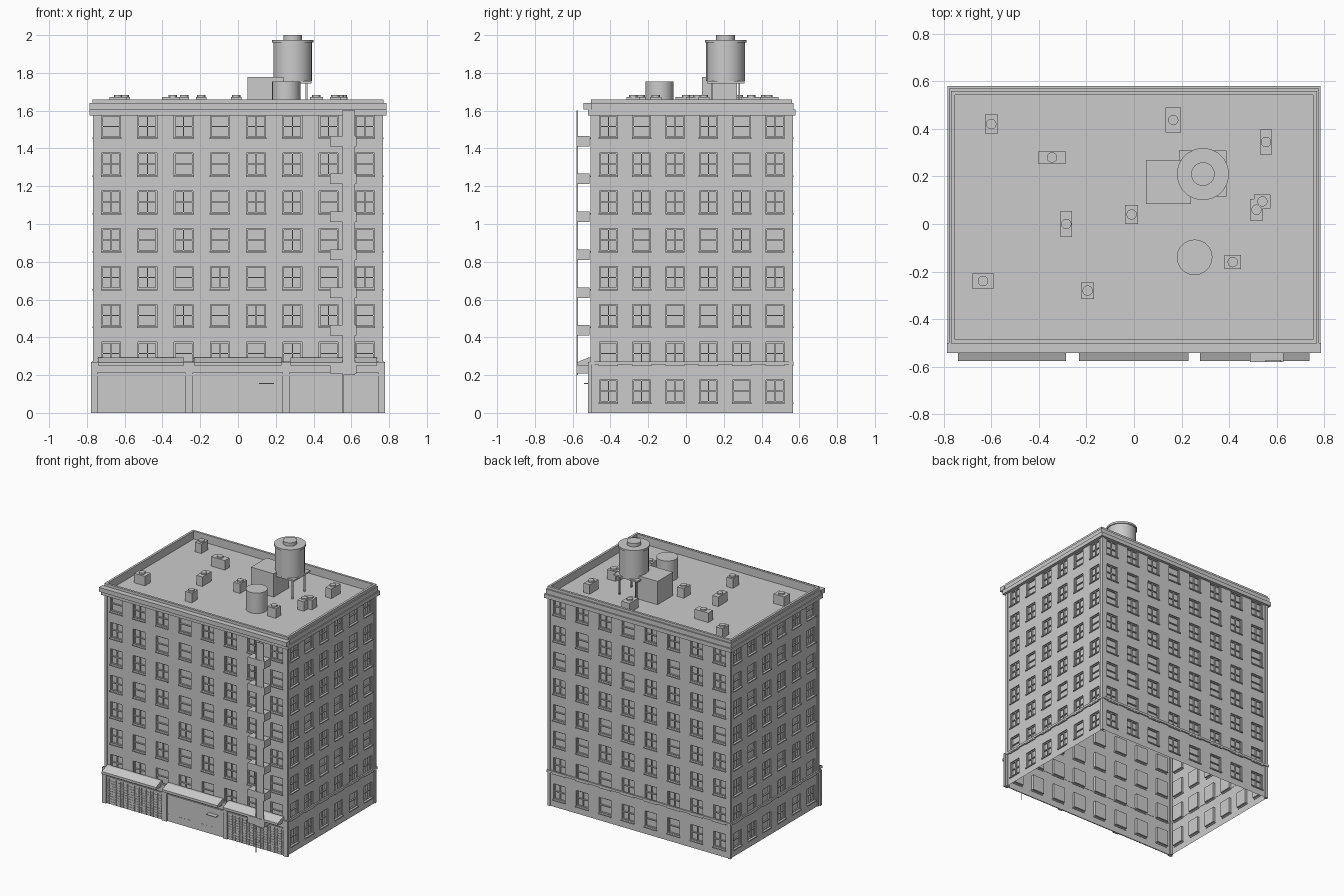
import bpy, bmesh, math, random
from mathutils import Matrix, Vector

if "Cube" in bpy.data.objects:
    bpy.data.objects.remove(bpy.data.objects["Cube"])

random.seed(3)
grey = bpy.data.materials.new("concrete_grey")
grey.diffuse_color = (0.6, 0.6, 0.6, 1)
grey.use_nodes = True
grey.node_tree.nodes["Principled BSDF"].inputs["Base Color"].default_value = grey.diffuse_color


def finish(name, bm, smooth=False):
    me = bpy.data.meshes.new(name)
    bm.to_mesh(me)
    bm.free()
    me.materials.append(grey)
    ob = bpy.data.objects.new(name, me)
    bpy.context.collection.objects.link(ob)
    if smooth:
        bpy.ops.object.select_all(action='DESELECT')
        ob.select_set(True)
        bpy.context.view_layer.objects.active = ob
        bpy.ops.object.shade_smooth_by_angle(angle=math.radians(40))
    return ob


def box(bm, x0, x1, y0, y1, z0, z1, m=Matrix()):
    c = Vector(((x0 + x1) / 2, (y0 + y1) / 2, (z0 + z1) / 2))
    s = Matrix.Diagonal((x1 - x0, y1 - y0, z1 - z0, 1))
    bmesh.ops.create_cube(bm, size=1, matrix=m @ Matrix.Translation(c) @ s)


def cyl(bm, x, y, r, z0, z1, n=16, r2=None):
    bmesh.ops.create_cone(bm, cap_ends=True, segments=n, radius1=r,
                          radius2=r if r2 is None else r2, depth=z1 - z0,
                          matrix=Matrix.Translation((x, y, (z0 + z1) / 2)))


def ring(bm, x, y0, y1, z0, z1, t):
    """Four bars around a rectangle, t thick."""
    box(bm, -x, x, y0, y0 + t, z0, z1)
    box(bm, -x, x, y1 - t, y1, z0, z1)
    for s in (-1, 1):
        a, b = sorted((s * x, s * (x - t)))
        box(bm, a, b, y0 + t, y1 - t, z0, z1)


# Main dimensions
X, Y0, Y1, ROOF = 0.762, -0.5, 0.56, 1.6
YC, YH = (Y0 + Y1) / 2, (Y1 - Y0) / 2
DEPTH, WIN_H = 0.018, 0.118
rows = [0.056 + 0.2003 * k for k in range(8)]

walls, sashes, sills = bmesh.new(), bmesh.new(), bmesh.new()


def wall(m, half, cols, spacing, w):
    """Wall in local x/z facing local -y, with recessed windows."""
    starts = [(i - (cols - 1) / 2) * spacing - w / 2 for i in range(cols)]
    us = [-half] + [v for s in starts for v in (s, s + w)] + [half]
    zs = [0] + [v for z in rows for v in (z, z + WIN_H)] + [ROOF]

    def quad(*pts):
        walls.faces.new([walls.verts.new(m @ Vector(p)) for p in pts])

    for i in range(len(us) - 1):
        for j in range(len(zs) - 1):
            a, b, c, d = us[i], us[i + 1], zs[j], zs[j + 1]
            if not (i % 2 and j % 2):
                quad((a, 0, c), (b, 0, c), (b, 0, d), (a, 0, d))
                continue
            # recess sides and glass
            D = DEPTH
            quad((a, D, c), (b, D, c), (b, D, d), (a, D, d))
            quad((a, 0, c), (b, 0, c), (b, D, c), (a, D, c))
            quad((a, 0, d), (a, D, d), (b, D, d), (b, 0, d))
            quad((a, 0, c), (a, D, c), (a, D, d), (a, 0, d))
            quad((b, 0, c), (b, 0, d), (b, D, d), (b, D, c))
            # sash bars
            t, f, mid = 0.006, 0.008, (c + d) / 2
            box(sashes, a, a + t, f, D, c, d, m)
            box(sashes, b - t, b, f, D, c, d, m)
            box(sashes, a + t, b - t, f, D, c, c + t, m)
            box(sashes, a + t, b - t, f, D, d - t, d, m)
            box(sashes, a + t, b - t, f, D, mid - t / 2, mid + t / 2, m)
            if random.random() < 0.7:
                u = (a + b) / 2
                box(sashes, u - t / 2, u + t / 2, f, D, c + t, d - t, m)
            box(sills, a - 0.004, b + 0.004, -0.008, 0.004, c - 0.008, c, m)


def side(x, y, deg):
    return Matrix.Translation((x, y, 0)) @ Matrix.Rotation(math.radians(deg), 4, 'Z')


wall(side(0, Y0, 0), X, 8, 0.192, 0.1)
wall(side(0, Y1, 180), X, 8, 0.192, 0.1)
wall(side(X, YC, 90), YH, 6, 0.1765, 0.095)
wall(side(-X, YC, -90), YH, 6, 0.1765, 0.095)
bmesh.ops.remove_doubles(walls, verts=walls.verts, dist=0.0002)
finish("walls", walls)
finish("window_sashes", sashes)
finish("window_sills", sills)

# Flat roof
bm = bmesh.new()
box(bm, -X, X, Y0, Y1, ROOF - 0.01, ROOF)
finish("roof", bm)

# Corner trim strips
bm = bmesh.new()
for sx in (-1, 1):
    for y, sy in ((Y0, -1), (Y1, 1)):
        xa, xb = sorted((sx * (X - 0.015), sx * (X + 0.006)))
        ya, yb = sorted((y - sy * 0.015, y + sy * 0.006))
        box(bm, xa, xb, ya, yb, 0, 1.58)
finish("corner_trim", bm)

# Parapet, cornice and belt course
bm = bmesh.new()
ring(bm, 0.77, -0.503, 0.56, 1.59, 1.66, 0.017)
finish("parapet", bm)
bm = bmesh.new()
ring(bm, 0.785, -0.52, 0.58, 1.575, 1.605, 0.025)
ring(bm, 0.778, -0.51, 0.57, 1.605, 1.64, 0.015)
box(bm, -0.787, 0.787, -0.543, -0.5, 1.607, 1.64)
finish("cornice", bm)
bm = bmesh.new()
ring(bm, 0.772, -0.51, 0.57, 0.255, 0.272, 0.012)
finish("belt_course", bm)

# Shop fronts: piers, header, doors and lattice shutters
shops = [(-0.745, -0.28), (-0.237, 0.235), (0.272, 0.742)]
bm = bmesh.new()
edges = [-0.778] + [v for s in shops for v in s] + [0.778]
for i in range(0, len(edges), 2):
    box(bm, edges[i], edges[i + 1], -0.518, Y0, 0, 0.215)
box(bm, -0.778, 0.778, -0.518, Y0, 0.215, 0.27)
finish("shop_piers", bm)

bm, lat, awn = bmesh.new(), bmesh.new(), bmesh.new()
for k, (a, b) in enumerate(shops):
    box(bm, a, b, -0.507, Y0, 0, 0.215)
    box(bm, a, b, -0.514, -0.507, 0.195, 0.207)
    if k != 1:
        for i in range(1, 24):
            x = a + (b - a) * i / 24
            box(lat, x - 0.0015, x + 0.0015, -0.51, -0.507, 0, 0.195)
        for i in range(1, 10):
            z = 0.195 * i / 10
            box(lat, a, b, -0.51, -0.507, z - 0.0015, z + 0.0015)
    # sloping awning from a five-point section
    sec = [(-0.5, 0.292), (-0.518, 0.292), (-0.577, 0.268), (-0.577, 0.25), (-0.5, 0.25)]
    va = [awn.verts.new((a + 0.005, y, z)) for y, z in sec]
    vb = [awn.verts.new((b - 0.005, y, z)) for y, z in sec]
    awn.faces.new(va)
    awn.faces.new(vb[::-1])
    for i in range(5):
        j = (i + 1) % 5
        awn.faces.new((va[j], va[i], vb[i], vb[j]))
bmesh.ops.recalc_face_normals(awn, faces=awn.faces)
finish("shop_panels", bm)
finish("shop_lattice", lat)
finish("awnings", awn)
bm = bmesh.new()
box(bm, 0.11, 0.19, -0.54, -0.507, 0.152, 0.157)
finish("shop_shelf", bm)

# Fire escape: platforms, ladder strip and drop pole
bm = bmesh.new()
for i in range(7):
    z = 0.208 + 0.2005 * i
    box(bm, 0.487, 0.628, -0.58, -0.51, z, z + 0.056)
finish("escape_platforms", bm)
bm = bmesh.new()
for x in (0.556, 0.616):
    box(bm, x - 0.003, x + 0.003, -0.58, -0.572, 0.2, 1.6)
box(bm, 0.556, 0.616, -0.577, -0.575, 0.2, 1.6)
finish("escape_ladder", bm)
bm = bmesh.new()
box(bm, 0.554, 0.558, -0.58, -0.576, 0, 0.21)
finish("escape_pole", bm)

# Roof structures
bm = bmesh.new()
box(bm, 0.05, 0.24, 0.085, 0.27, ROOF, 1.777)
finish("stair_house", bm)
bm = bmesh.new()
cyl(bm, 0.255, -0.14, 0.075, ROOF, 1.755, 20)
finish("round_vent", bm, True)

TX, TY = 0.29, 0.21
bm = bmesh.new()
box(bm, 0.19, 0.39, 0.115, 0.31, 1.745, 1.757)
for sx in (-1, 1):
    for sy in (-1, 1):
        x, y = TX + sx * 0.072, TY + sy * 0.072
        box(bm, x - 0.005, x + 0.005, y - 0.005, y + 0.005, ROOF, 1.75)
finish("tank_stand", bm)
bm = bmesh.new()
cyl(bm, TX, TY, 0.103, 1.757, 1.96, 20)
cyl(bm, TX, TY, 0.11, 1.96, 1.975, 20)
cyl(bm, TX, TY, 0.05, 1.975, 2.0, 16)
finish("water_tank", bm, True)

# Small roof vents: centre x, y, width, depth
vents = [(-.6, .42, .055, .08), (-.345, .28, .115, .055), (-.285, 0, .05, .11),
         (-.01, .04, .055, .08), (.165, .437, .067, .105), (.555, .345, .05, .105),
         (.54, .095, .07, .06), (.515, .06, .055, .09), (.415, -.16, .07, .06),
         (-.195, -.28, .055, .07), (-.635, -.24, .09, .067)]
bm, caps = bmesh.new(), bmesh.new()
for x, y, w, d in vents:
    box(bm, x - w / 2, x + w / 2, y - d / 2, y + d / 2, ROOF, 1.672)
    cyl(caps, x, y, 0.022, 1.672, 1.683, 12)
finish("vent_boxes", bm)
finish("vent_caps", caps, True)
